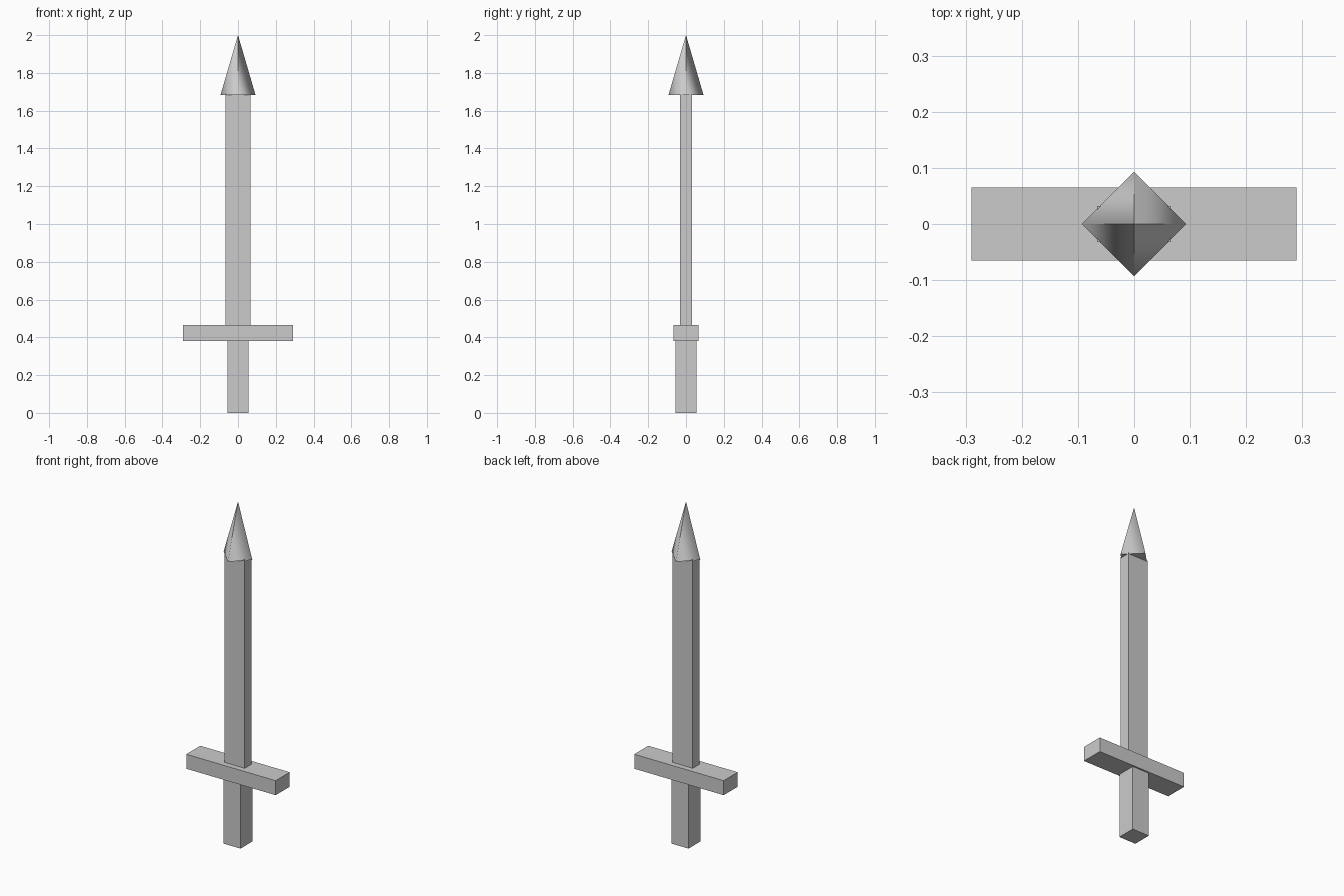
import bpy, bmesh, math
from mathutils import Vector

if "Cube" in bpy.data.objects:
    bpy.data.objects.remove(bpy.data.objects["Cube"])


def add_box(name, half_x, half_y, z0, z1):
    bpy.ops.mesh.primitive_cube_add(size=1, location=(0, 0, (z0 + z1) / 2))
    ob = bpy.context.object
    ob.name = name
    ob.scale = (half_x * 2, half_y * 2, z1 - z0)
    bpy.ops.object.transform_apply(location=False, rotation=False, scale=True)
    return ob


# Handle, guard and blade
add_box("handle", 0.055, 0.055, 0.0, 0.38)
add_box("guard", 0.29, 0.065, 0.38, 0.465)
add_box("blade", 0.066, 0.032, 0.465, 1.688)

# Four-sided tip with corners on the x and y axes
RADIUS, BASE, TOP = 0.093, 1.682, 2.0
bm = bmesh.new()
ring = [bm.verts.new((RADIUS * math.cos(i * math.pi / 2),
                      RADIUS * math.sin(i * math.pi / 2), BASE)) for i in range(4)]
apex = bm.verts.new((0, 0, TOP))
for i in range(4):
    bm.faces.new((ring[i], ring[(i + 1) % 4], apex)).smooth = True
bm.faces.new(ring[::-1])
mesh = bpy.data.meshes.new("tip")
bm.to_mesh(mesh)
bm.free()
tip = bpy.data.objects.new("tip", mesh)
bpy.context.collection.objects.link(tip)

# Rounded shading on the tip sides, flat base
slope = RADIUS / (TOP - BASE)
normals = []
for face in mesh.polygons:
    if len(face.vertices) == 4:
        normals += [(0, 0, -1)] * 4
        continue
    a, b = [Vector((mesh.vertices[v].co.x / RADIUS, mesh.vertices[v].co.y / RADIUS, slope)).normalized()
            for v in face.vertices[:2]]
    normals += [a, b, b]
mesh.normals_split_custom_set(normals)
